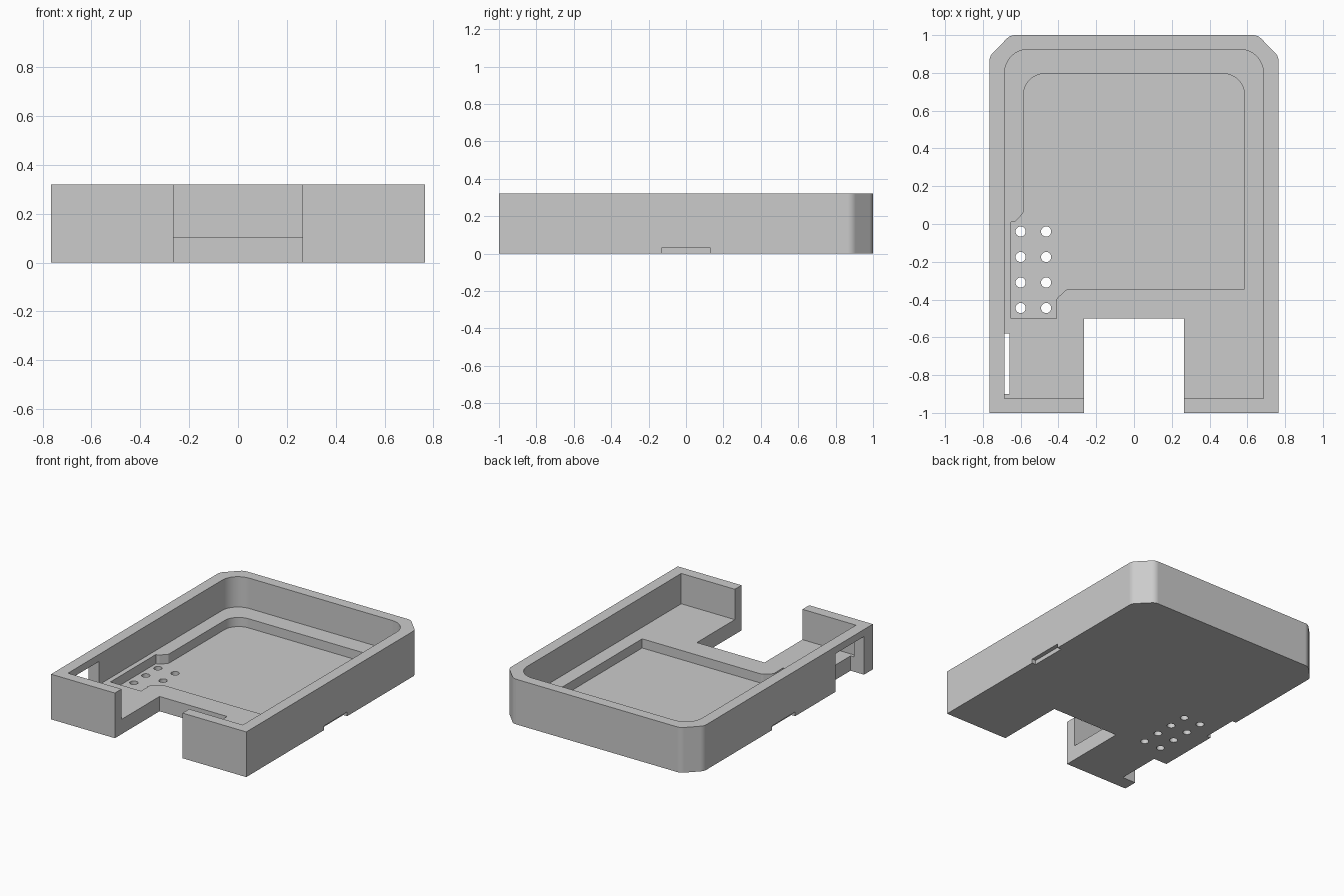
import bpy, bmesh, math
from mathutils import Vector

if "Cube" in bpy.data.objects:
    bpy.data.objects.remove(bpy.data.objects["Cube"])

# One flat colour
grey = bpy.data.materials.new("light grey")
grey.use_nodes = True
colour = (0.6, 0.6, 0.6, 1)
grey.diffuse_color = colour
grey.node_tree.nodes["Principled BSDF"].inputs["Base Color"].default_value = colour


def rounded(corners, steps=8):
    """Turn (x, y, radius) corners into an outline with filleted corners."""
    out = []
    for i, (x, y, r) in enumerate(corners):
        p = Vector((x, y))
        if not r:
            out.append(p)
            continue
        a = (Vector(corners[i - 1][:2]) - p).normalized()
        b = (Vector(corners[(i + 1) % len(corners)][:2]) - p).normalized()
        half = a.angle(b) / 2
        centre = p + (a + b).normalized() * r / math.sin(half)
        start = p + a * r / math.tan(half) - centre
        end = p + b * r / math.tan(half) - centre
        sweep = math.pi - 2 * half
        for k in range(steps + 1):
            t = k / steps
            arc = start * math.sin((1 - t) * sweep) + end * math.sin(t * sweep)
            out.append(centre + arc / math.sin(sweep))
    return out


def prism(name, outline, z0, z1):
    """Extrude an outline from z0 to z1."""
    bm = bmesh.new()
    base = bm.faces.new([bm.verts.new((p[0], p[1], z0)) for p in outline])
    top = bmesh.ops.extrude_face_region(bm, geom=[base])["geom"]
    bmesh.ops.translate(bm, vec=(0, 0, z1 - z0),
                        verts=[v for v in top if isinstance(v, bmesh.types.BMVert)])
    bmesh.ops.recalc_face_normals(bm, faces=bm.faces)
    mesh = bpy.data.meshes.new(name)
    bm.to_mesh(mesh)
    bm.free()
    mesh.materials.append(grey)
    obj = bpy.data.objects.new(name, mesh)
    bpy.context.collection.objects.link(obj)
    return obj


def box(name, x0, x1, y0, y1, z0, z1):
    return prism(name, [(x0, y0), (x1, y0), (x1, y1), (x0, y1)], z0, z1)


# Outer body with softened chamfers at the back
W, H, FLOOR, RECESS = 0.765, 0.32, 0.105, 0.04
case = prism("case_body", rounded([
    (-W, -1, 0), (W, -1, 0), (W, 0.888, 0.06), (0.655, 1, 0.06),
    (-0.655, 1, 0.06), (-W, 0.888, 0.06)]), 0, H)

# Main cavity and the stepped recess in its floor
cutters = [
    prism("cavity_cutter", rounded([
        (-0.685, -0.925, 0), (0.685, -0.925, 0),
        (0.685, 0.925, 0.125), (-0.685, 0.925, 0.125)]), FLOOR, 0.5),
    prism("recess_cutter", rounded([
        (-0.65, -0.5, 0), (-0.41, -0.5, 0), (-0.41, -0.395, 0.02),
        (-0.355, -0.345, 0.03), (0.585, -0.345, 0), (0.585, 0.795, 0.11),
        (-0.585, 0.795, 0.11), (-0.585, 0.06, 0.02), (-0.63, 0.01, 0.02),
        (-0.65, 0.01, 0)]), RECESS, 0.2),
    # Front notch and the side window
    box("front_notch_cutter", -0.265, 0.265, -1.2, -0.5, -0.1, 0.5),
    box("side_window_cutter", -0.9, -0.66, -0.9, -0.58, -0.1, 0.27),
]

# Pry notches under both long sides
for side in (-1, 1):
    x0, x1 = sorted((side * (W - 0.03), side * 0.9))
    cutters.append(box("pry_notch_cutter", x0, x1, -0.13, 0.13, -0.1, 0.03))

# Two columns of four pin holes
for x in (-0.6, -0.465):
    for row in range(4):
        y = -0.04 - 0.135 * row
        circle = [(x + 0.027 * math.cos(a), y + 0.027 * math.sin(a))
                  for a in (math.tau * k / 24 for k in range(24))]
        cutters.append(prism("pin_hole_cutter", circle, -0.1, 0.08))

# Carve the body, then discard the cutters
bpy.ops.object.select_all(action="DESELECT")
bpy.context.view_layer.objects.active = case
case.select_set(True)
for cutter in cutters:
    cutter.hide_render = True
    cut = case.modifiers.new("cut", "BOOLEAN")
    cut.operation, cut.solver, cut.object = "DIFFERENCE", "EXACT", cutter
    bpy.ops.object.modifier_apply(modifier=cut.name)
    bpy.data.objects.remove(cutter)

# Smooth fillets, crisp edges
bpy.ops.object.shade_smooth_by_angle(angle=math.radians(30))
case.modifiers.new("flat_walls", "WEIGHTED_NORMAL").keep_sharp = True
